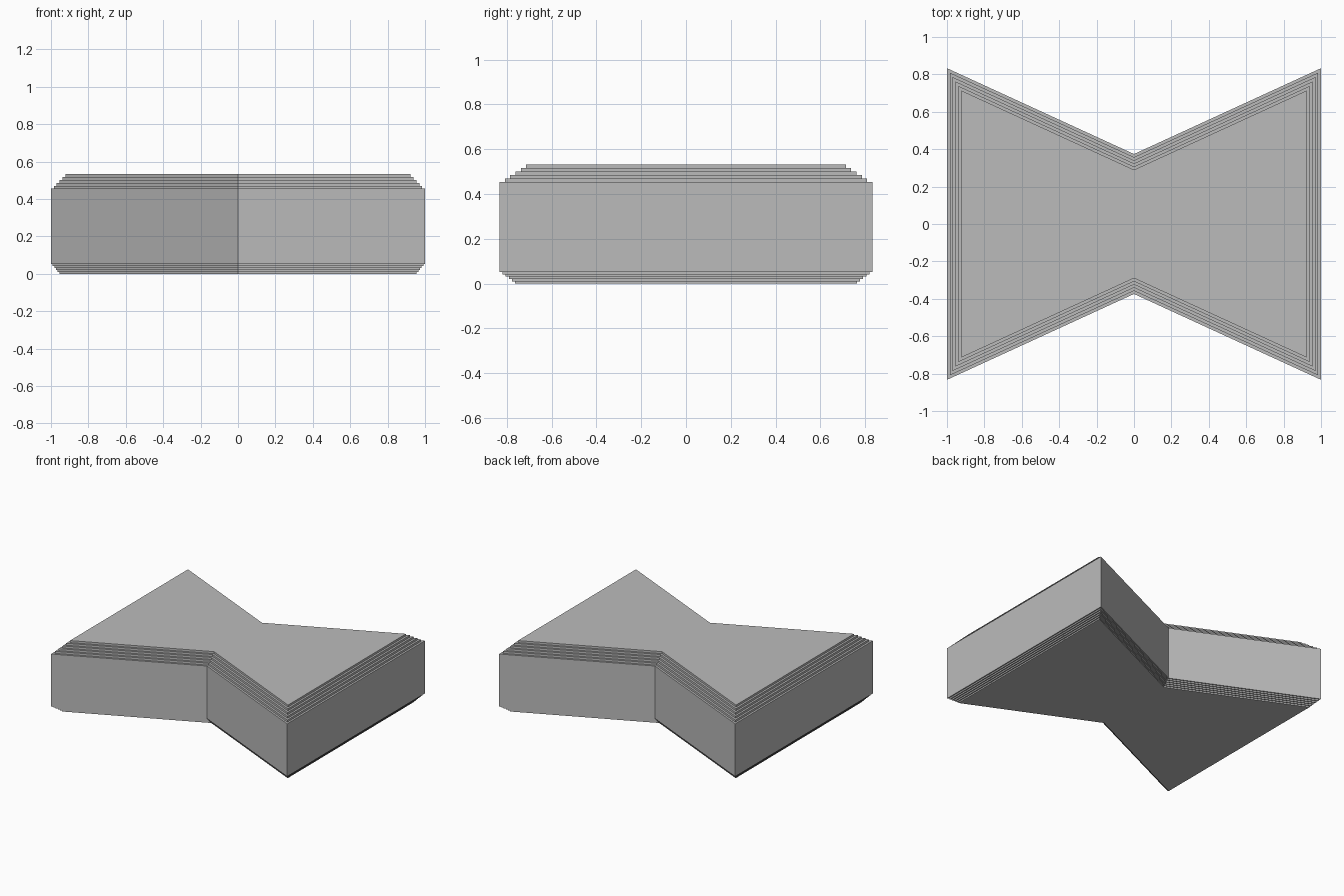
import bpy
import bmesh
import math

cube = bpy.data.objects.get("Cube")
if cube:
    bpy.data.objects.remove(cube, do_unlink=True)

# Overall proportions
HALF_X, END_Y, WAIST_Y = 1.0, 0.833, 0.374
BODY_BOTTOM, BODY_TOP, HEIGHT = 0.052, 0.455, 0.533
STEPS = 5
TOP_INSET, BOTTOM_INSET = 0.0765, 0.045
SLOPE = (END_Y - WAIST_Y) / HALF_X

# Plain grey material
grey = bpy.data.materials.new("plain_grey")
grey.use_nodes = True
colour = (0.5, 0.5, 0.5, 1)
grey.diffuse_color = colour
grey.node_tree.nodes["Principled BSDF"].inputs["Base Color"].default_value = colour


def outline(inset):
    """Bow-tie outline with every edge moved inward by the same distance."""
    x = HALF_X - inset
    waist = WAIST_Y - inset * math.hypot(1, SLOPE)
    end = waist + SLOPE * x
    return [(-x, -end), (0, -waist), (x, -end), (x, end), (0, waist), (-x, end)]


# Stepped side profile as (inset, height), from the base to the top
profile = []
for i in range(STEPS + 1):
    inset = BOTTOM_INSET * (1 - i / STEPS)
    rise = BODY_BOTTOM / STEPS
    profile.append((inset, i * rise))
    if i < STEPS:
        profile.append((inset, (i + 1) * rise))
for i in range(STEPS + 1):
    inset = TOP_INSET * i / STEPS
    rise = (HEIGHT - BODY_TOP) / STEPS
    if i > 0:
        profile.append((inset, BODY_TOP + (i - 1) * rise))
    profile.append((inset, BODY_TOP + i * rise))

# Bow-tie block: rings joined by walls and ledges, capped at both ends
bm = bmesh.new()
rings = [[bm.verts.new((x, y, z)) for x, y in outline(inset)] for inset, z in profile]
for low, high in zip(rings, rings[1:]):
    for i in range(len(low)):
        j = (i + 1) % len(low)
        bm.faces.new((low[i], low[j], high[j], high[i]))
bm.faces.new(reversed(rings[0]))
bm.faces.new(rings[-1])
bmesh.ops.recalc_face_normals(bm, faces=bm.faces)

mesh = bpy.data.meshes.new("bow_tie_block")
bm.to_mesh(mesh)
bm.free()
mesh.materials.append(grey)
block = bpy.data.objects.new("bow_tie_block", mesh)
bpy.context.collection.objects.link(block)
